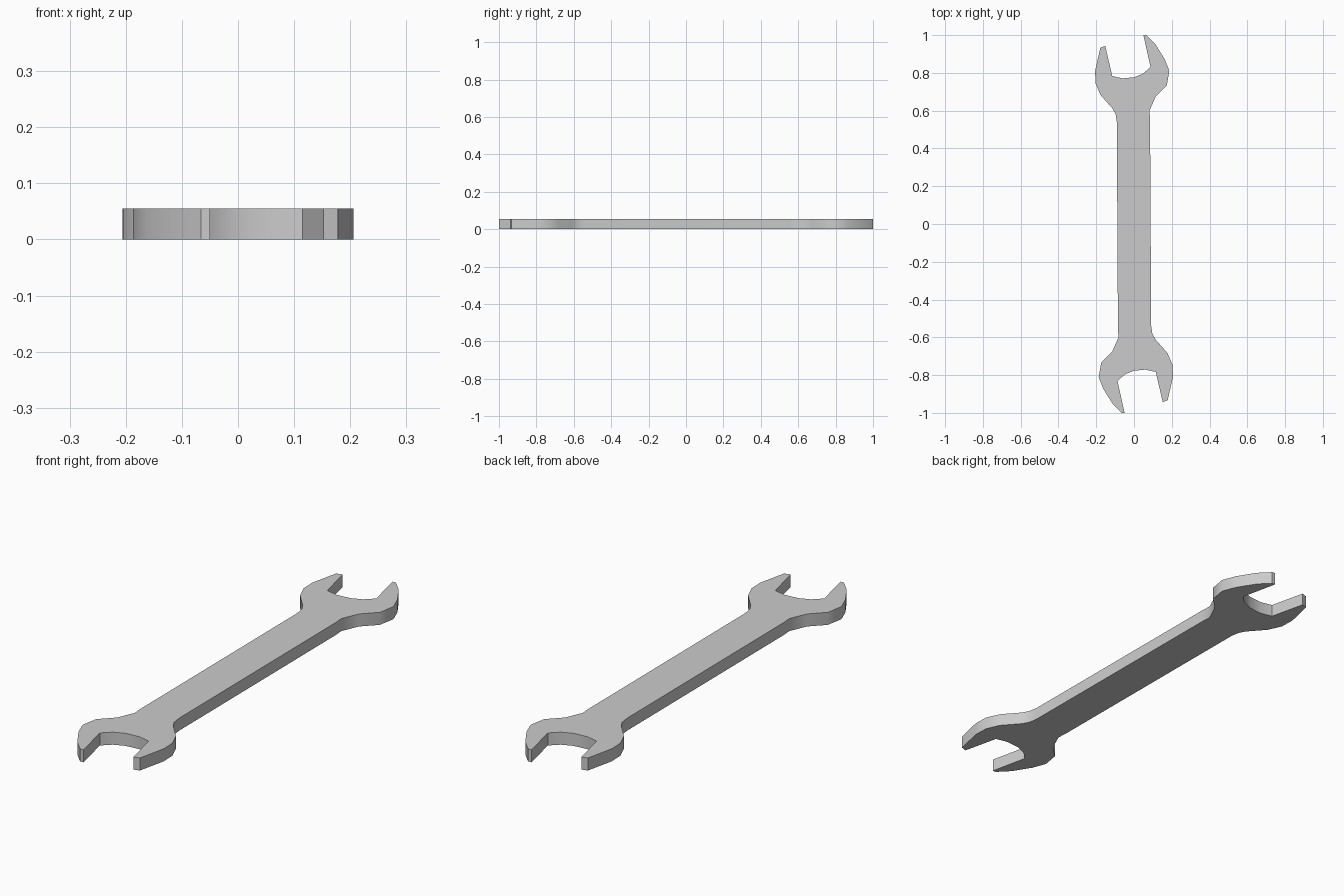
import bpy, bmesh, math

if "Cube" in bpy.data.objects:
    bpy.data.objects.remove(bpy.data.objects["Cube"])

THICKNESS = 0.055

# Half outline: one jaw, from the right of the handle round to the left
jaw = [(0.085, 0.555), (0.082, 0.60), (0.115, 0.675), (0.174, 0.735),
       (0.187, 0.81), (0.163, 0.872), (0.113, 0.952), (0.066, 1.0),
       (0.05, 1.0), (0.087, 0.832), (0.05, 0.797), (0.002, 0.777),
       (-0.06, 0.771), (-0.115, 0.783), (-0.152, 0.942), (-0.178, 0.934),
       (-0.206, 0.81), (-0.204, 0.745), (-0.177, 0.683), (-0.113, 0.61),
       (-0.097, 0.58), (-0.091, 0.54)]

# The second jaw is the first turned half a revolution about z
outline = jaw + [(-x, -y) for x, y in jaw]

# Extrude the closed profile into a flat plate
bm = bmesh.new()
base = bm.faces.new([bm.verts.new((x, y, 0)) for x, y in outline])
ext = bmesh.ops.extrude_face_region(bm, geom=[base], use_keep_orig=True)
top = [g for g in ext["geom"] if isinstance(g, bmesh.types.BMVert)]
bmesh.ops.translate(bm, verts=top, vec=(0, 0, THICKNESS))
bmesh.ops.recalc_face_normals(bm, faces=bm.faces)

mesh = bpy.data.meshes.new("open_end_wrench")
bm.to_mesh(mesh)
bm.free()
wrench = bpy.data.objects.new("open_end_wrench", mesh)
bpy.context.collection.objects.link(wrench)

# Smooth rounded sides, crisp rims and jaw tips
bpy.context.view_layer.objects.active = wrench
wrench.select_set(True)
bpy.ops.object.shade_smooth_by_angle(angle=math.radians(40))
